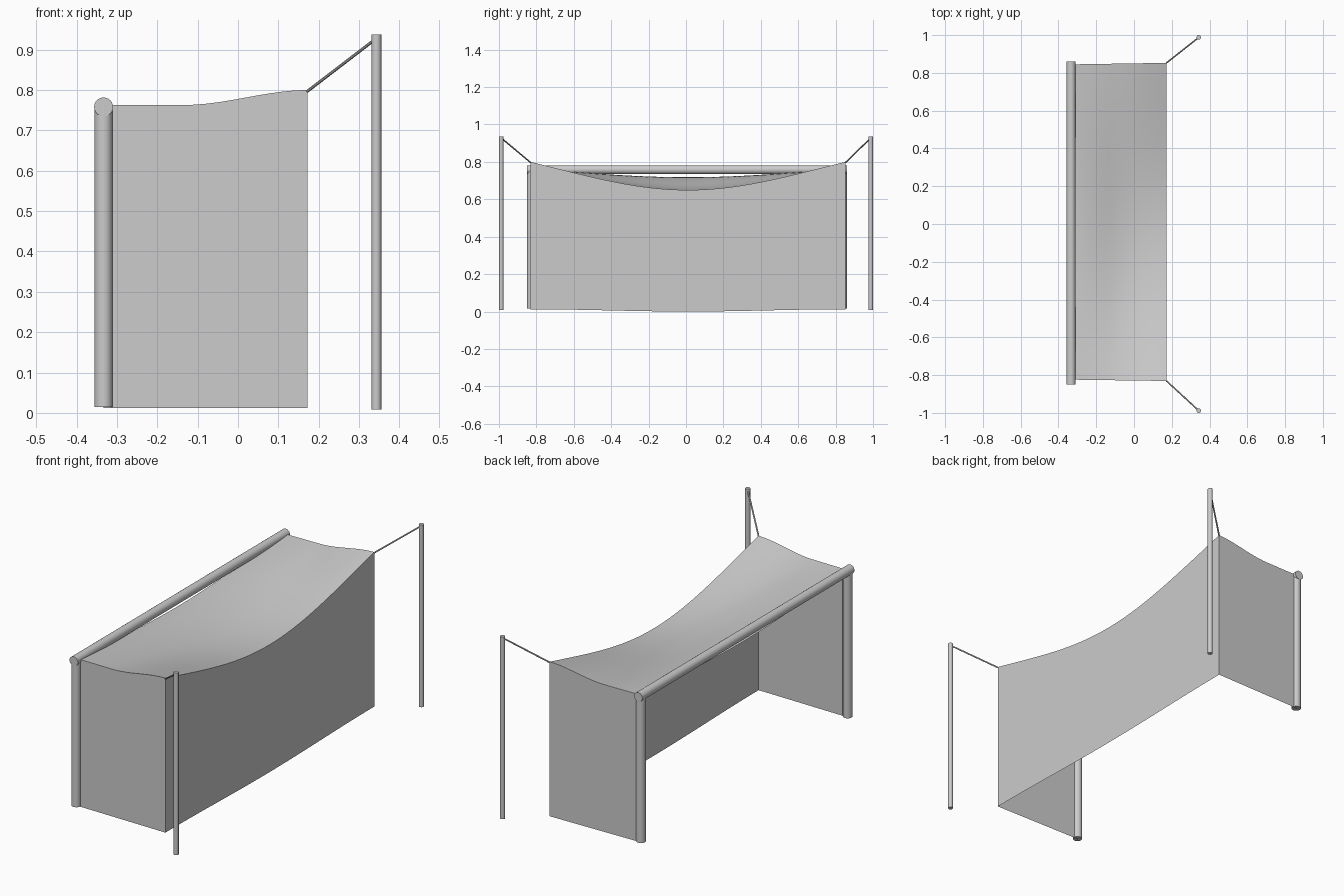
import bpy, math
from mathutils import Vector

if "Cube" in bpy.data.objects:
    bpy.data.objects.remove(bpy.data.objects["Cube"])

grey = bpy.data.materials.new("light_grey")
grey.diffuse_color = (0.6, 0.6, 0.6, 1)
grey.use_nodes = True
grey.node_tree.nodes["Principled BSDF"].inputs["Base Color"].default_value = grey.diffuse_color

XF, XB = -0.333, 0.172          # front and back of the net


def tube(name, a, b, r, sides=24):
    a, b = Vector(a), Vector(b)
    d = b - a
    bpy.ops.mesh.primitive_cylinder_add(vertices=sides, radius=r, depth=d.length, location=(a + b) / 2)
    o = bpy.context.object
    o.name = name
    o.rotation_euler = d.to_track_quat('Z', 'Y').to_euler()
    o.data.materials.append(grey)
    bpy.ops.object.shade_smooth_by_angle(angle=math.radians(40))


def sheet(name, func, nu, nv):
    # grid surface from a function of (u, v), each 0..1
    verts = [func(i / nu, j / nv) for i in range(nu + 1) for j in range(nv + 1)]
    faces = []
    for i in range(nu):
        for j in range(nv):
            k = i * (nv + 1) + j
            faces.append((k, k + nv + 1, k + nv + 2, k + 1))
    me = bpy.data.meshes.new(name)
    me.from_pydata(verts, [], faces)
    me.materials.append(grey)
    me.polygons.foreach_set("use_smooth", [True] * len(faces))
    o = bpy.data.objects.new(name, me)
    bpy.context.collection.objects.link(o)


def side_y(v, t):
    # width of the net grows slightly to the back
    lo, hi = -0.824 - 0.007 * t, 0.845 + 0.008 * t
    return lo + (hi - lo) * v


def top_z(t, v):
    # roof height: rises to the back corners and sags in the middle
    s = max(0, (t - 0.4) / 0.6)
    s = s * s * (3 - 2 * s)
    rim = 0.763 + 0.037 * s
    w = abs(2 * v - 1)
    sag = 0.7 * (1 - w * w) + 0.3 * (1 + math.cos(math.pi * w)) / 2
    depth = 0.045 + 0.105 * t * t * (3 - 2 * t)
    return rim - depth * sag


def bottom_z(v):
    return 0.012 - 0.012 * math.sin(math.pi * v) ** 2


def px(t):
    return XF + (XB - XF) * t


# goal frame
for n, y in (("left", 0.838), ("right", -0.827)):
    tube("goal_post_" + n, (XF, y, 0.015), (XF, y, 0.763), 0.0225)
tube("crossbar", (XF, -0.849, 0.758), (XF, 0.861, 0.758), 0.0235)

# net panels
sheet("net_roof", lambda t, v: (px(t), side_y(v, t), top_z(t, v)), 16, 40)
sheet("net_back", lambda h, v: (XB, side_y(v, 1), bottom_z(v) + (top_z(1, v) - bottom_z(v)) * h), 6, 40)
for n, v in (("left", 1), ("right", 0)):
    sheet("net_side_" + n, lambda t, h, v=v: (px(t), side_y(v, t), 0.012 + (top_z(t, v) - 0.012) * h), 16, 6)

# rear poles and tie ropes
for n, s, v in (("left", 1, 1), ("right", -1, 0)):
    tube("rear_pole_" + n, (0.343, s * 0.988, 0.008), (0.343, s * 0.988, 0.937), 0.012, 16)
    tube("tie_rope_" + n, (0.343, s * 0.988, 0.928), (XB, side_y(v, 1), 0.797), 0.004, 8)
